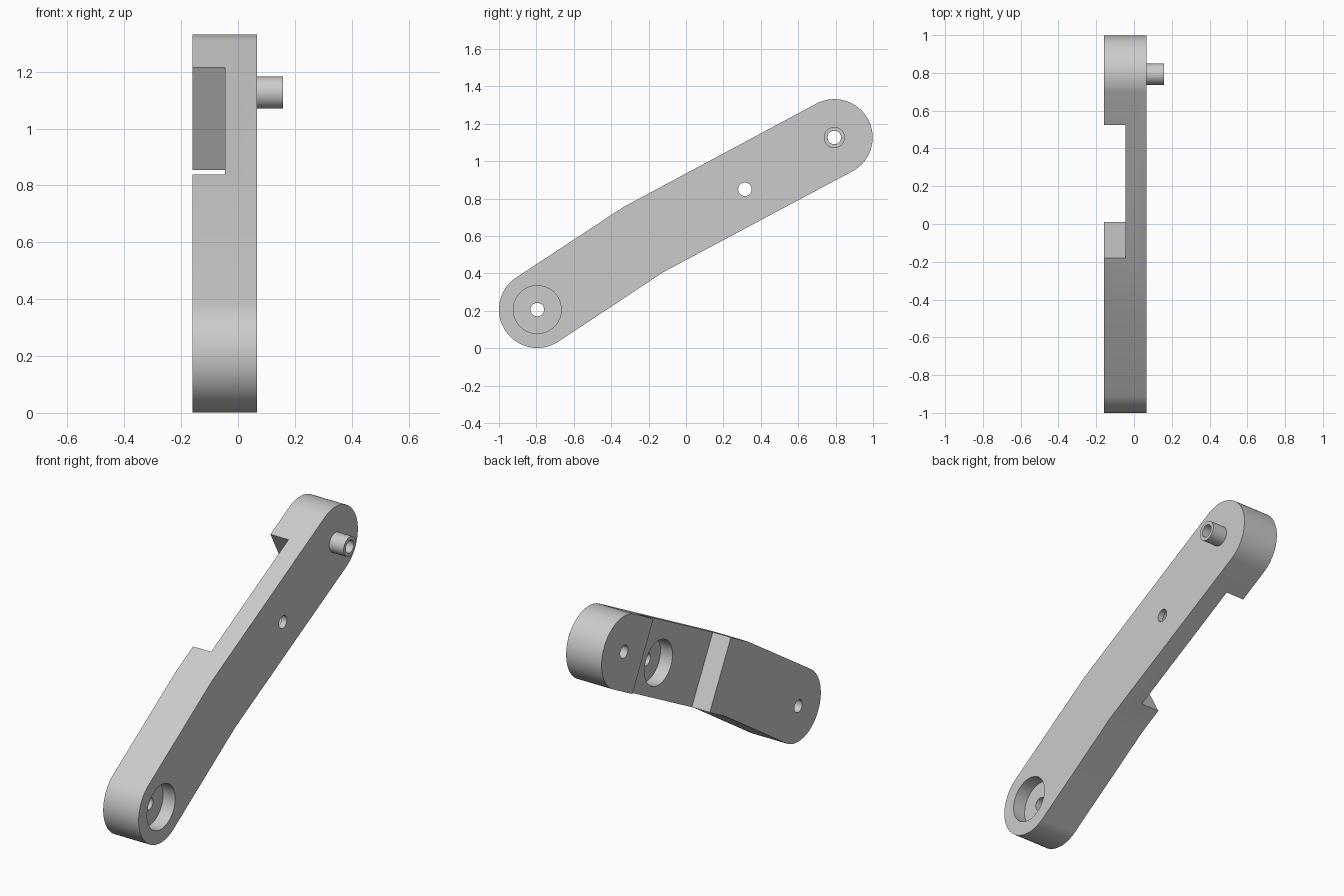
import bpy, bmesh, math
from mathutils import Vector

if "Cube" in bpy.data.objects:
    bpy.data.objects.remove(bpy.data.objects["Cube"], do_unlink=True)

grey = bpy.data.materials.new("plain_grey")
grey.use_nodes = True
colour = (0.6, 0.6, 0.6, 1)
grey.diffuse_color = colour
grey.node_tree.nodes["Principled BSDF"].inputs["Base Color"].default_value = colour

# Main dimensions, with side profiles given as (y, z)
BACK, FACE, NOTCH = -0.16, 0.066, -0.045
PIN_END = 0.158
LOW, MID, HIGH = (-0.795, 0.207), (0.315, 0.85), (0.793, 1.127)
END_R, BORE_R, HOLE_R, PIN_R = 0.205, 0.128, 0.036, 0.056
BORE_DEPTH = 0.077


def prism(name, outline, x0, x1):
    """Extrude a (y, z) outline along x."""
    bm = bmesh.new()
    face = bm.faces.new([bm.verts.new((x0, y, z)) for y, z in outline])
    out = bmesh.ops.extrude_face_region(bm, geom=[face])
    moved = [v for v in out["geom"] if isinstance(v, bmesh.types.BMVert)]
    bmesh.ops.translate(bm, verts=moved, vec=(x1 - x0, 0, 0))
    bmesh.ops.recalc_face_normals(bm, faces=bm.faces)
    mesh = bpy.data.meshes.new(name)
    bm.to_mesh(mesh)
    bm.free()
    mesh.materials.append(grey)
    obj = bpy.data.objects.new(name, mesh)
    bpy.context.collection.objects.link(obj)
    return obj


def arc(centre, radius, start, end, steps):
    return [(centre[0] + radius * math.cos(a), centre[1] + radius * math.sin(a))
            for a in (math.radians(start + (end - start) * i / steps)
                      for i in range(steps + 1))]


def cylinder(name, centre, radius, x0, x1, sides=64):
    return prism(name, arc(centre, radius, 0, 360, sides)[:-1], x0, x1)


def combine(target, other, operation):
    mod = target.modifiers.new(other.name, "BOOLEAN")
    mod.operation, mod.solver, mod.object = operation, "EXACT", other
    bpy.context.view_layer.objects.active = target
    bpy.ops.object.modifier_apply(modifier=mod.name)
    bpy.data.objects.remove(other, do_unlink=True)


# Bent arm: rounded ends joined by two straight lengths
outline = (arc(LOW, END_R, 123, 303, 48) + [(-0.12, 0.408)]
           + arc(HIGH, END_R, -62, 118, 48) + [(-0.335, 0.755)])
arm = prism("crank_arm", outline, BACK, FACE)

# Pin at the upper end
combine(arm, cylinder("pin", HIGH, PIN_R, FACE - 0.03, PIN_END), "UNION")

# Notch across the back, square to the upper length
along = Vector((1, 0.535)).normalized()
across = Vector((-along.y, along.x))
top_low, top_high = Vector((-0.18, 0.837)), Vector((0.525, 1.214))
notch = [top_low + across * 0.2, top_low - across * 0.7,
         top_high - across * 0.7, top_high + across * 0.2]
combine(arm, prism("notch_cutter", notch, BACK - 0.1, NOTCH), "DIFFERENCE")

# Wide recesses: one in the front of the lower end, one in the notch floor
combine(arm, cylinder("low_recess", LOW, BORE_R, FACE - BORE_DEPTH, FACE + 0.1), "DIFFERENCE")
combine(arm, cylinder("mid_recess", MID, BORE_R, NOTCH - 0.05, NOTCH + BORE_DEPTH), "DIFFERENCE")

# Through holes
for centre in (LOW, MID, HIGH):
    combine(arm, cylinder("hole", centre, HOLE_R, BACK - 0.1, PIN_END + 0.1, 40), "DIFFERENCE")

bpy.ops.object.select_all(action="DESELECT")
arm.select_set(True)
bpy.context.view_layer.objects.active = arm
bpy.ops.object.shade_smooth_by_angle(angle=math.radians(20))
